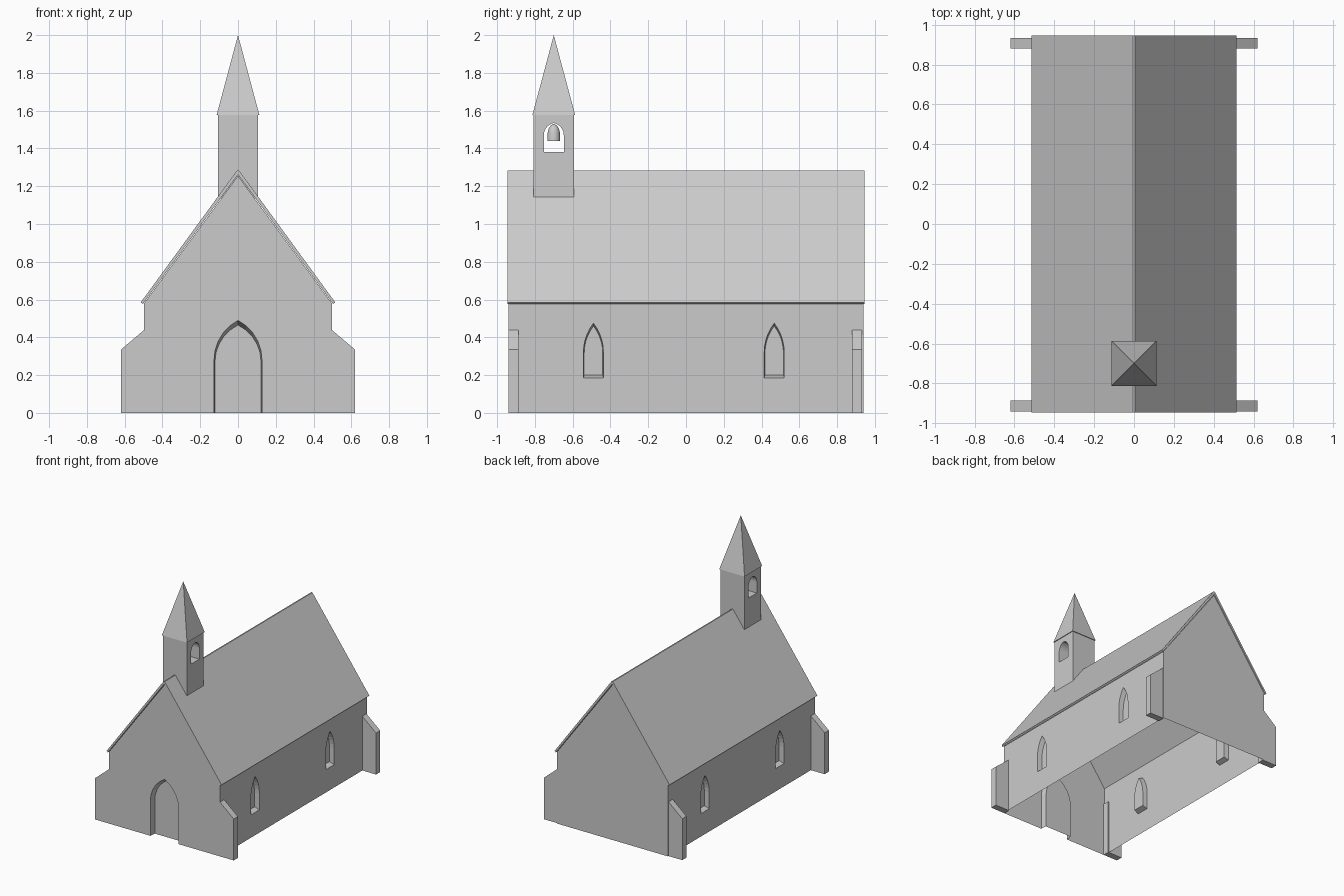
import bpy, bmesh, math
from mathutils import Vector

if "Cube" in bpy.data.objects:
    bpy.data.objects.remove(bpy.data.objects["Cube"])

# One plain stone colour
stone = bpy.data.materials.new("light_grey_stone")
stone.use_nodes = True
stone.diffuse_color = (0.6, 0.6, 0.6, 1)
bsdf = stone.node_tree.nodes["Principled BSDF"]
bsdf.inputs["Base Color"].default_value = (0.6, 0.6, 0.6, 1)
bsdf.inputs["Roughness"].default_value = 0.8

HALF_W, HALF_L, EAVE, PEAK = 0.497, 0.94, 0.58, 1.255
TOWER_Y = -0.7


def finish(name, bm):
    bmesh.ops.remove_doubles(bm, verts=bm.verts, dist=0.0002)
    bmesh.ops.recalc_face_normals(bm, faces=bm.faces)
    mesh = bpy.data.meshes.new(name)
    bm.to_mesh(mesh)
    bm.free()
    mesh.materials.append(stone)
    obj = bpy.data.objects.new(name, mesh)
    bpy.context.collection.objects.link(obj)
    return obj


def arch(half, base, spring, top, centre=0.0, steps=5):
    """Pointed arch outline, running up the right side and down the left."""
    rise = top - spring
    c = (rise * rise - half * half) / (2 * half)
    end = math.atan2(rise, c)
    right = [(half, base)]
    for i in range(steps + 1):
        a = end * i / steps
        right.append(((half + c) * math.cos(a) - c, spring + (half + c) * math.sin(a)))
    left = [(-u, z) for u, z in reversed(right[:-1])]
    return [(centre + u, z) for u, z in right + left]


def fill(bm, loops, place):
    """Flat panel from an outer loop and any hole loops."""
    edges = []
    for loop in loops:
        vs = [bm.verts.new(place(u, z)) for u, z in loop]
        edges += [bm.edges.new((a, b)) for a, b in zip(vs, vs[1:] + vs[:1])]
    out = bmesh.ops.triangle_fill(bm, edges=edges, use_beauty=True)
    return [f for f in out["geom"] if isinstance(f, bmesh.types.BMFace)]


def prism(name, loops, place, shift):
    bm = bmesh.new()
    faces = fill(bm, loops, place)
    out = bmesh.ops.extrude_face_region(bm, geom=faces, use_keep_orig=True)
    verts = [v for v in out["geom"] if isinstance(v, bmesh.types.BMVert)]
    bmesh.ops.translate(bm, verts=verts, vec=shift)
    return finish(name, bm)


def recess(bm, outer, inner, place, shift, closed=True):
    """Splayed reveal and flat back panel set into a wall."""
    front = [bm.verts.new(place(u, z)) for u, z in outer]
    back = [bm.verts.new(Vector(place(u, z)) + Vector(shift)) for u, z in inner]
    n = len(front)
    for i in range(n if closed else n - 1):
        j = (i + 1) % n
        bm.faces.new((front[i], front[j], back[j], back[i]))
    bm.faces.new(back)


# Open-bottomed wall shell with recessed door and windows
bm = bmesh.new()
gable = [(-HALF_W, 0), (-HALF_W, EAVE), (0, PEAK), (HALF_W, EAVE), (HALF_W, 0)]
door = arch(0.127, 0, 0.28, 0.49)
door_panel = arch(0.122, 0, 0.27, 0.465)


def front_place(u, z):
    return (u, -HALF_L, z)


fill(bm, [gable + door], front_place)
recess(bm, door, door_panel, front_place, (0, 0.05, 0), closed=False)
bm.faces.new([bm.verts.new((u, HALF_L, z)) for u, z in gable])

for side in (1, -1):
    def side_place(u, z, s=side):
        return (s * HALF_W, u, z)
    wall = [(-HALF_L, 0), (HALF_L, 0), (HALF_L, EAVE), (-HALF_L, EAVE)]
    windows = [arch(0.053, 0.185, 0.32, 0.475, c) for c in (-0.49, 0.467)]
    panels = [arch(0.049, 0.2, 0.315, 0.46, c) for c in (-0.49, 0.467)]
    fill(bm, [wall] + windows, side_place)
    for window, panel in zip(windows, panels):
        recess(bm, window, panel, side_place, (-side * 0.04, 0, 0))
finish("walls", bm)

# Thin pitched roof with a narrow flat ridge
roof = [(-0.515, 0.585), (-0.005, 1.284), (0.005, 1.284), (0.515, 0.585),
        (0.504, 0.576), (0, 1.262), (-0.504, 0.576)]
prism("roof", [roof], lambda u, z: (u, -0.945, z), (0, 1.89, 0))

# Corner buttresses with sloping tops
for side, side_name in ((1, "left"), (-1, "right")):
    for y, end_name in ((-0.94, "front"), (0.88, "back")):
        profile = [(0.49, 0), (0.62, 0), (0.62, 0.335), (0.49, 0.445)]
        prism(f"buttress_{end_name}_{side_name}", [profile],
              lambda u, z: (side * u, y, z), (0, 0.053, 0))

# Bell tower with an arched opening right through it
tower = [(-0.807, 1.135), (-0.593, 1.135), (-0.593, 1.58), (-0.807, 1.58)]
opening = arch(0.053, 1.38, 1.47, 1.535, TOWER_Y)
prism("bell_tower", [tower, opening], lambda u, z: (-0.107, u, z), (0.214, 0, 0))

# Four-sided spire
bm = bmesh.new()
h = 0.113
base = [bm.verts.new((x * h, TOWER_Y + y * h, 1.578))
        for x, y in ((-1, -1), (1, -1), (1, 1), (-1, 1))]
tip = bm.verts.new((0, TOWER_Y, 2.0))
bm.faces.new(base)
for a, b in zip(base, base[1:] + base[:1]):
    bm.faces.new((a, b, tip))
finish("spire", bm)

# Hanging bell, turned from a profile
bm = bmesh.new()
points = [(0.034, 1.44), (0.032, 1.485), (0.026, 1.508), (0.015, 1.522), (0, 1.53)]
verts = [bm.verts.new((r, TOWER_Y, z)) for r, z in points]
edges = [bm.edges.new(pair) for pair in zip(verts, verts[1:])]
bmesh.ops.spin(bm, geom=verts + edges, cent=(0, TOWER_Y, 0), axis=(0, 0, 1),
               angle=2 * math.pi, steps=20)
bell = finish("bell", bm)
for poly in bell.data.polygons:
    poly.use_smooth = True
